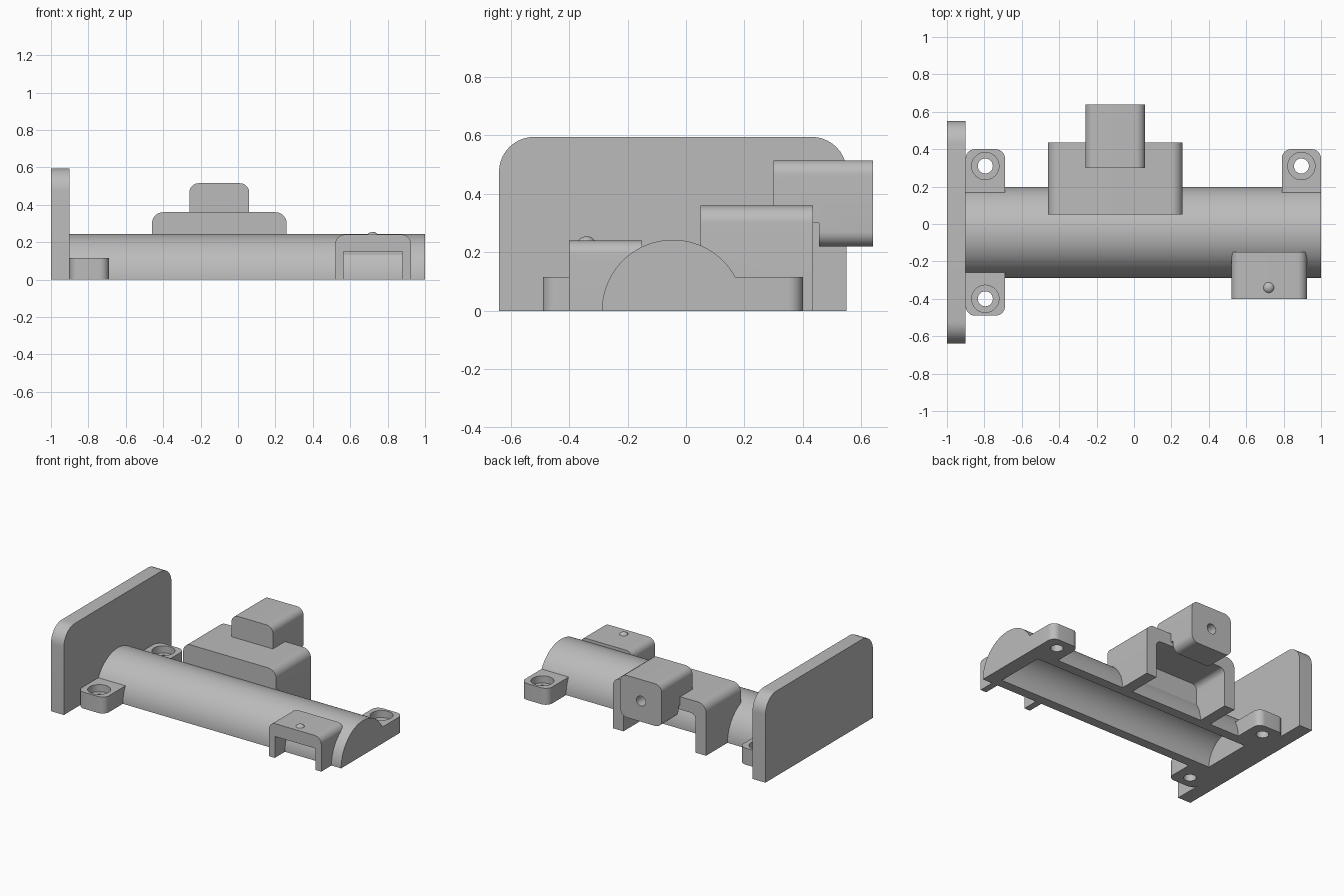
import bpy, bmesh, math
from mathutils import Vector, Matrix

if "Cube" in bpy.data.objects:
    bpy.data.objects.remove(bpy.data.objects["Cube"])

gray = bpy.data.materials.new("plain gray")
gray.use_nodes = True
gray.diffuse_color = (0.5, 0.5, 0.5, 1)
gray.node_tree.nodes["Principled BSDF"].inputs["Base Color"].default_value = gray.diffuse_color

AXIS_Y = -0.045   # centre line of the tube
TUBE_R = 0.243


def finish(name, bm):
    bmesh.ops.recalc_face_normals(bm, faces=bm.faces)
    mesh = bpy.data.meshes.new(name)
    bm.to_mesh(mesh)
    bm.free()
    mesh.materials.append(gray)
    obj = bpy.data.objects.new(name, mesh)
    bpy.context.collection.objects.link(obj)
    return obj


def block(name, x, y, z, axis="z", corners=(), r=0.05):
    """Box given by ranges; edges along axis are rounded where corners lists their signs."""
    bm = bmesh.new()
    bmesh.ops.create_cube(bm, size=1)
    i = "xyz".index(axis)
    others = [k for k in range(3) if k != i]
    picked = []
    for e in bm.edges:
        a, b = e.verts
        if abs(a.co[i] - b.co[i]) > 0.5:
            sign = tuple(1 if a.co[k] > 0 else -1 for k in others)
            if sign in corners:
                picked.append(e)
    spans = (x, y, z)
    for v in bm.verts:
        v.co = Vector([s[0] if c < 0 else s[1] for c, s in zip(v.co, spans)])
    if picked:
        bmesh.ops.bevel(bm, geom=picked, offset=r, segments=10, profile=0.5, affect="EDGES")
    return finish(name, bm)


def rod(name, axis, centre, r, length, segments=48):
    bm = bmesh.new()
    bmesh.ops.create_cone(bm, cap_ends=True, segments=segments,
                          radius1=r, radius2=r, depth=length)
    turn = {"x": Matrix.Rotation(math.pi / 2, 4, "Y"),
            "y": Matrix.Rotation(math.pi / 2, 4, "X"), "z": Matrix()}[axis]
    bm.transform(Matrix.Translation(centre) @ turn)
    return finish(name, bm)


def half_rod(name, x0, x1, r, segments=96):
    """Upper half of a rod along x, sitting on the ground."""
    obj = rod(name, "x", ((x0 + x1) / 2, AXIS_Y, 0), r, x1 - x0, segments)
    return cut(obj, block("ground_cutter", (-2, 2), (-2, 2), (-2, 0)))


def cut(obj, *cutters, keep=False):
    for c in cutters:
        mod = obj.modifiers.new("cut", "BOOLEAN")
        mod.operation, mod.solver, mod.object = "DIFFERENCE", "EXACT", c
        bpy.context.view_layer.objects.active = obj
        bpy.ops.object.modifier_apply(modifier=mod.name)
        if not keep:
            bpy.data.objects.remove(c)
    return obj


TOP = ((-1, 1), (1, 1))
parts = []
cavity = rod("cavity_cutter", "x", (0.05, AXIS_Y, 0), 0.175, 1.7, 96)

# Tube half shell with closed ends and a small opening at the plate end
tube = half_rod("tube_shell", -0.9, 1.0, TUBE_R)
cut(tube, cavity, keep=True)
cut(tube, rod("shaft_hole", "x", (-0.85, AXIS_Y, 0), 0.08, 0.3))
parts.append(tube)

# End plate with two screw holes and an arched notch
plate = block("end_plate", (-1, -0.9), (-0.64, 0.55), (0, 0.595), "x", TOP, 0.12)
for y in (-0.4, 0.31):
    cut(plate, rod("plate_hole", "x", (-0.95, y, 0.355), 0.04, 0.3))
cut(plate, rod("plate_notch", "x", (-0.95, AXIS_Y, 0), 0.235, 0.3, 96))
parts.append(plate)

# Mounting feet with counterbored holes
for name, x, side in (("front_foot", -0.795, -1), ("rear_foot", -0.795, 1),
                      ("rear_end_foot", 0.895, 1)):
    inner, outer = (0.15, 0.4) if side > 0 else (-0.24, -0.49)
    foot = block(name, (x - 0.105, x + 0.105), sorted((inner, outer)), (0, 0.115),
                 "z", ((-1, side), (1, side)))
    hy = outer - side * 0.09
    cut(foot, rod("bolt_hole", "z", (x, hy, 0), 0.04, 0.5),
        rod("bolt_recess", "z", (x, hy, 0.115), 0.073, 0.1))
    parts.append(foot)

# Front bracket, open towards the front
front = block("front_bracket", (0.52, 0.925), (-0.4, -0.15), (0, 0.24), "y", TOP)
cut(front, block("front_opening", (0.565, 0.88), (-0.6, -0.25), (-0.1, 0.15)))
cut(front, cavity, keep=True)
parts.append(front)

# Small pin on the front bracket
bm = bmesh.new()
bmesh.ops.create_uvsphere(bm, u_segments=24, v_segments=16, radius=0.034)
bm.transform(Matrix.Translation((0.72, -0.34, 0.221)))
parts.append(finish("bracket_pin", bm))

# Rear bracket, open towards the back
rear = block("rear_bracket", (-0.46, 0.26), (0.05, 0.435), (0, 0.36), "y", TOP, 0.06)
cut(rear, block("rear_opening", (-0.38, 0.18), (0.16, 0.7), (-0.1, 0.27), "y", TOP, 0.04))
cut(rear, cavity, keep=True)
parts.append(rear)

# Overhanging block with a stepped underside and a hole in its back
upper = block("upper_block", (-0.26, 0.06), (0.3, 0.64), (0.22, 0.515), "y",
              TOP + ((-1, -1), (1, -1)))
cut(upper, block("step_cutter", (-1, 1), (0, 0.455), (0, 0.3)),
    rod("back_hole", "y", (-0.1, 0.64, 0.365), 0.035, 0.3))
parts.append(upper)

bpy.data.objects.remove(cavity)

# Smooth curved faces, keep the edges sharp
bpy.ops.object.select_all(action="DESELECT")
for p in parts:
    p.select_set(True)
bpy.context.view_layer.objects.active = tube
bpy.ops.object.shade_smooth_by_angle(angle=math.radians(30))
